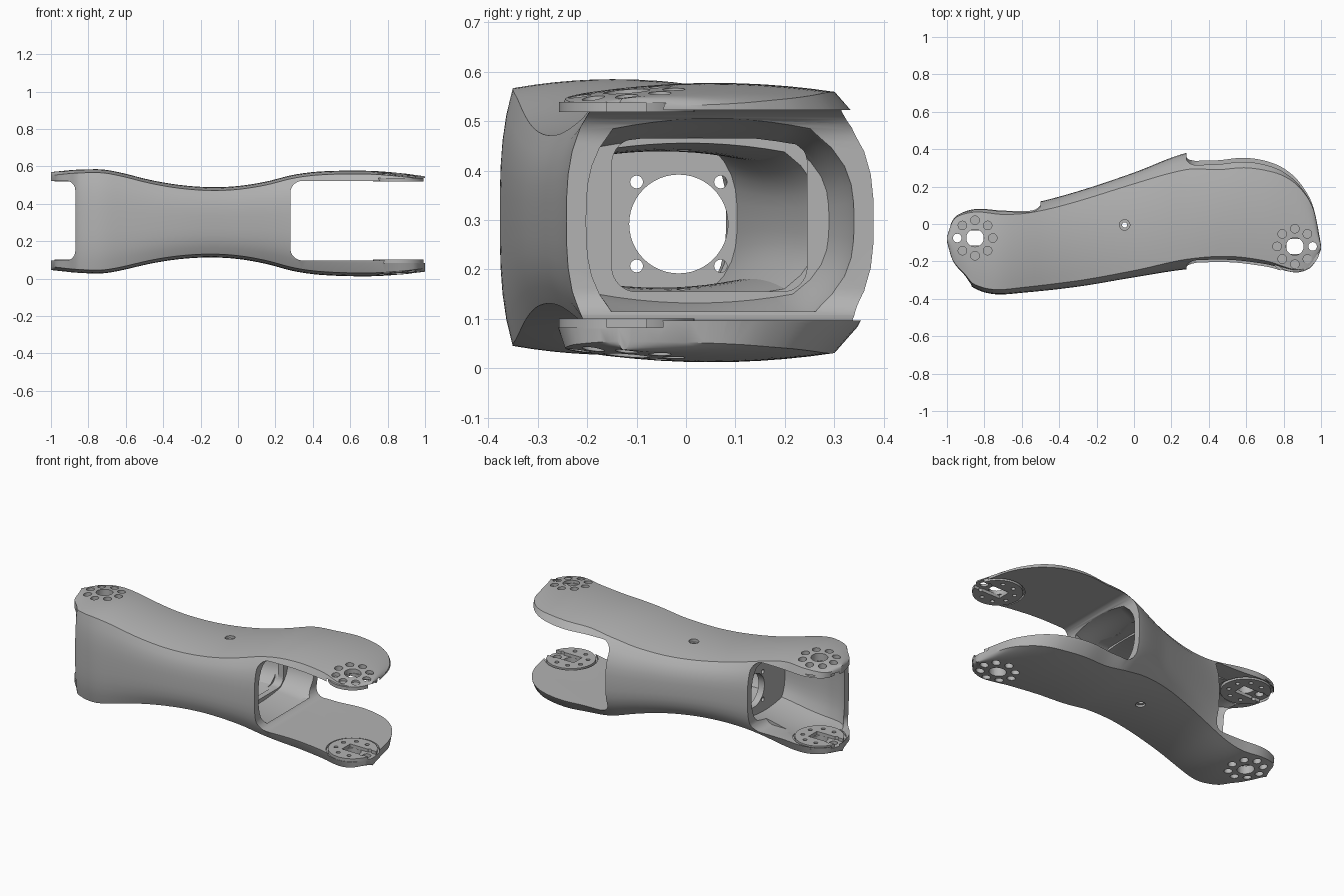
import bpy, bmesh, math
from mathutils import Matrix, Vector

if "Cube" in bpy.data.objects:
    bpy.data.objects.remove(bpy.data.objects["Cube"], do_unlink=True)

grey = bpy.data.materials.new("satin_grey")
grey.use_nodes = True
GREY = (0.45, 0.45, 0.45, 1)
grey.diffuse_color = GREY
grey.node_tree.nodes["Principled BSDF"].inputs["Base Color"].default_value = GREY

# Shape curves along the length: (x, value)
TOP = [(-1, .562), (-.85, .576), (-.7, .575), (-.45, .52), (-.3, .497), (-.15, .488),
       (0, .495), (.15, .52), (.3, .558), (.45, .577), (.7, .582), (.88, .57), (1, .555)]
BACK = [(-1, -.06), (-.97, .03), (-.92, .075), (-.84, .1), (-.7, .095), (-.55, .11), (-.3, .175),
        (0, .275), (.28, .38), (.45, .385), (.6, .395), (.75, .36), (.85, .29),
        (.92, .195), (.96, .1), (.985, -.02), (1, -.11)]
FRONT = [(-1, -.1), (-.97, -.2), (-.9, -.29), (-.86, -.34), (-.75, -.375), (-.6, -.368),
         (-.3, -.335), (0, -.285), (.28, -.242), (.5, -.23), (.7, -.25), (.86, -.28),
         (.94, -.25), (.98, -.19), (1, -.14)]
BULGE = [(-1, .01), (-.85, .035), (-.5, .05), (0, .06), (.3, .09), (.7, .09), (.9, .05), (1, .005)]
JOINTS = [(-.85, -.075, math.pi), (.86, -.12, 0)]
FLOOR, CEIL = .097, .523


def curve(pts, x):
    """Smooth interpolation through the given points."""
    def slope(i):
        a, b = pts[max(i - 1, 0)], pts[min(i + 1, len(pts) - 1)]
        return (b[1] - a[1]) / (b[0] - a[0])
    x = min(max(x, pts[0][0]), pts[-1][0])
    i = max(k for k in range(len(pts) - 1) if pts[k][0] <= x)
    (x0, y0), (x1, y1) = pts[i], pts[i + 1]
    d = x1 - x0
    t = (x - x0) / d
    return (y0 * (1 + 2 * t) * (1 - t) ** 2 + y1 * t * t * (3 - 2 * t)
            + d * slope(i) * t * (1 - t) ** 2 + d * slope(i + 1) * t * t * (t - 1))


def section(x, side=0, cap=0, n=10):
    """Barrel-sided cross-section with crowned top and bottom."""
    zc = .3 - .008 * x
    crown = .018
    h = curve(TOP, x) - .3 - crown - cap
    b = curve(BULGE, x)
    front, back = curve(FRONT, x) + side, curve(BACK, x) - side
    mid, half = (front + back) / 2, max((back - front) / 2, .004)
    steps = [-1 + 2 * i / n for i in range(n)]
    cf, cb = mid - half + min(.6 * b, half * .8), mid + half - min(b, half * .8)
    ring = [(mid + half - (mid + half - cb) * abs(u) ** 3, h * u) for u in steps]
    ring += [(cb + (cf - cb) * (s + 1) / 2, h + crown * (1 - s * s)) for s in steps]
    ring += [(mid - half + (cf - mid + half) * abs(u) ** 3, -h * u) for u in steps]
    ring += [(cf + (cb - cf) * (s + 1) / 2, -h - crown * (1 - s * s)) for s in steps]
    return [Vector((x, y, zc + z)) for y, z in ring]


def finish(name, bm):
    bmesh.ops.recalc_face_normals(bm, faces=bm.faces)
    me = bpy.data.meshes.new(name)
    bm.to_mesh(me)
    bm.free()
    me.materials.append(grey)
    ob = bpy.data.objects.new(name, me)
    bpy.context.collection.objects.link(ob)
    return ob


def loft(name, xs, side=0, cap=0):
    bm = bmesh.new()
    rings = [[bm.verts.new(p) for p in section(x, side, cap)] for x in xs]
    for a, b in zip(rings, rings[1:]):
        for i in range(len(a)):
            j = (i + 1) % len(a)
            bm.faces.new((a[i], a[j], b[j], b[i]))
    bm.faces.new(rings[0])
    bm.faces.new(rings[-1])
    return finish(name, bm)


def rounded_prism(name, u0, u1, v0, v1, r, w0, w1, axis):
    """Rounded rectangle pushed along 'y' (drawn in x,z) or 'x' (drawn in y,z)."""
    bm = bmesh.new()
    pts = []
    for k, (cu, cv) in enumerate([(u1 - r, v1 - r), (u0 + r, v1 - r), (u0 + r, v0 + r), (u1 - r, v0 + r)]):
        for i in range(9):
            a = math.pi / 2 * (k + i / 8)
            pts.append((cu + r * math.cos(a), cv + r * math.sin(a)))
    place = (lambda u, v, w: (u, w, v)) if axis == 'y' else (lambda u, v, w: (w, u, v))
    lo, hi = [[bm.verts.new(place(u, v, w)) for u, v in pts] for w in (w0, w1)]
    bm.faces.new(lo)
    bm.faces.new(hi)
    for i in range(len(pts)):
        j = (i + 1) % len(pts)
        bm.faces.new((lo[i], lo[j], hi[j], hi[i]))
    return finish(name, bm)


def rods(name, items, axis='z', seg=24):
    """Cylinders: (u, v, radius, start, end); u,v are x,y or, along x, y,z."""
    bm = bmesh.new()
    for u, v, r, a, b in items:
        if axis == 'z':
            m = Matrix.Translation((u, v, (a + b) / 2))
        else:
            m = Matrix.Translation(((a + b) / 2, u, v)) @ Matrix.Rotation(math.pi / 2, 4, 'Y')
        bmesh.ops.create_cone(bm, cap_ends=True, segments=seg, radius1=r, radius2=r, depth=b - a, matrix=m)
    return finish(name, bm)


def cut(ob, cutter):
    mod = ob.modifiers.new("cut", 'BOOLEAN')
    mod.operation, mod.solver, mod.object = 'DIFFERENCE', 'EXACT', cutter
    bpy.ops.object.select_all(action='DESELECT')
    bpy.context.view_layer.objects.active = ob
    ob.select_set(True)
    bpy.ops.object.modifier_apply(modifier=mod.name)
    bpy.data.objects.remove(cutter, do_unlink=True)


def smooth(ob):
    bpy.ops.object.select_all(action='DESELECT')
    bpy.context.view_layer.objects.active = ob
    ob.select_set(True)
    bpy.ops.object.shade_smooth_by_angle(angle=math.radians(30))


def bolt_ring(cx, cy, r, a, b, turn=0):
    return [(cx + .095 * math.cos(turn + k * math.pi / 4), cy + .095 * math.sin(turn + k * math.pi / 4), r, a, b)
            for k in range(8)]


# Outer shell
body = loft("link_body", [-math.cos(math.pi * i / 90) for i in range(91)])

# Hollow bays, leaving two bulkheads between them
for x0, x1 in [(-.97, -.45), (-.41, .1), (.135, .3)]:
    cut(body, loft("bay", [x0 + (x1 - x0) * i / 16 for i in range(17)], .04, .05))

# Fork openings at both ends and the open back of the small end
cut(body, rounded_prism("fork_gap", .28, 1.3, FLOOR, CEIL, .065, -1, 1, 'y'))
cut(body, rounded_prism("end_gap", -1.3, -.87, FLOOR, CEIL, .05, -1, 1, 'y'))
cut(body, rounded_prism("back_gap", -1.4, -.5, FLOOR, CEIL, .06, -.05, 1, 'y'))

# Bulkhead window, motor hole and its bolts
cut(body, rounded_prism("window", -.15, .245, .155, .465, .05, .08, .16, 'x'))
cut(body, rods("motor_hole", [(-.015, .292, .1, -.47, -.39)], 'x', 48))
cut(body, rods("motor_bolts", [(-.015 + a, .292 + b, .013, -.47, -.39)
                               for a in (-.085, .085) for b in (-.085, .085)], 'x', 16))

# Joint seats, axle holes and bolt holes in the plates
for cx, cy, _ in JOINTS:
    cut(body, rods("seats", [(cx, cy, .148, FLOOR - .014, .2), (cx, cy, .148, .4, CEIL + .014)], seg=48))
    cut(body, rods("axle_and_bolts", [(cx, cy, .047, -.1, .8)] + bolt_ring(cx, cy, .023, -.1, .8)))

# Middle screw holes with a wide head
cut(body, rods("screw_heads", [(-.05, -.005, .028, 0, .123), (-.05, -.005, .028, .474, .6)]))
cut(body, rods("screws", [(-.05, -.005, .014, -.1, .2), (-.05, -.005, .014, .4, .7)]))
smooth(body)

# Slotted bearing discs on the inner faces of the plates
for end, (cx, cy, turn) in zip(("small_end", "large_end"), JOINTS):
    for level, a, b in (("lower", FLOOR - .016, FLOOR + .004), ("upper", CEIL - .004, CEIL + .016)):
        disc = rods(f"{end}_{level}_disc", [(cx, cy, .137, a, b)], seg=64)
        way = math.cos(turn)
        x0, x1 = sorted((cx - .045 * way, cx + .2 * way))
        cut(disc, rounded_prism("slot", x0, x1, a - .1, b + .1, .04, cy - .04, cy + .04, 'y'))
        cut(disc, rods("disc_bolts", bolt_ring(cx, cy, .012, a - .1, b + .1, math.pi / 8), seg=16))
        smooth(disc)
